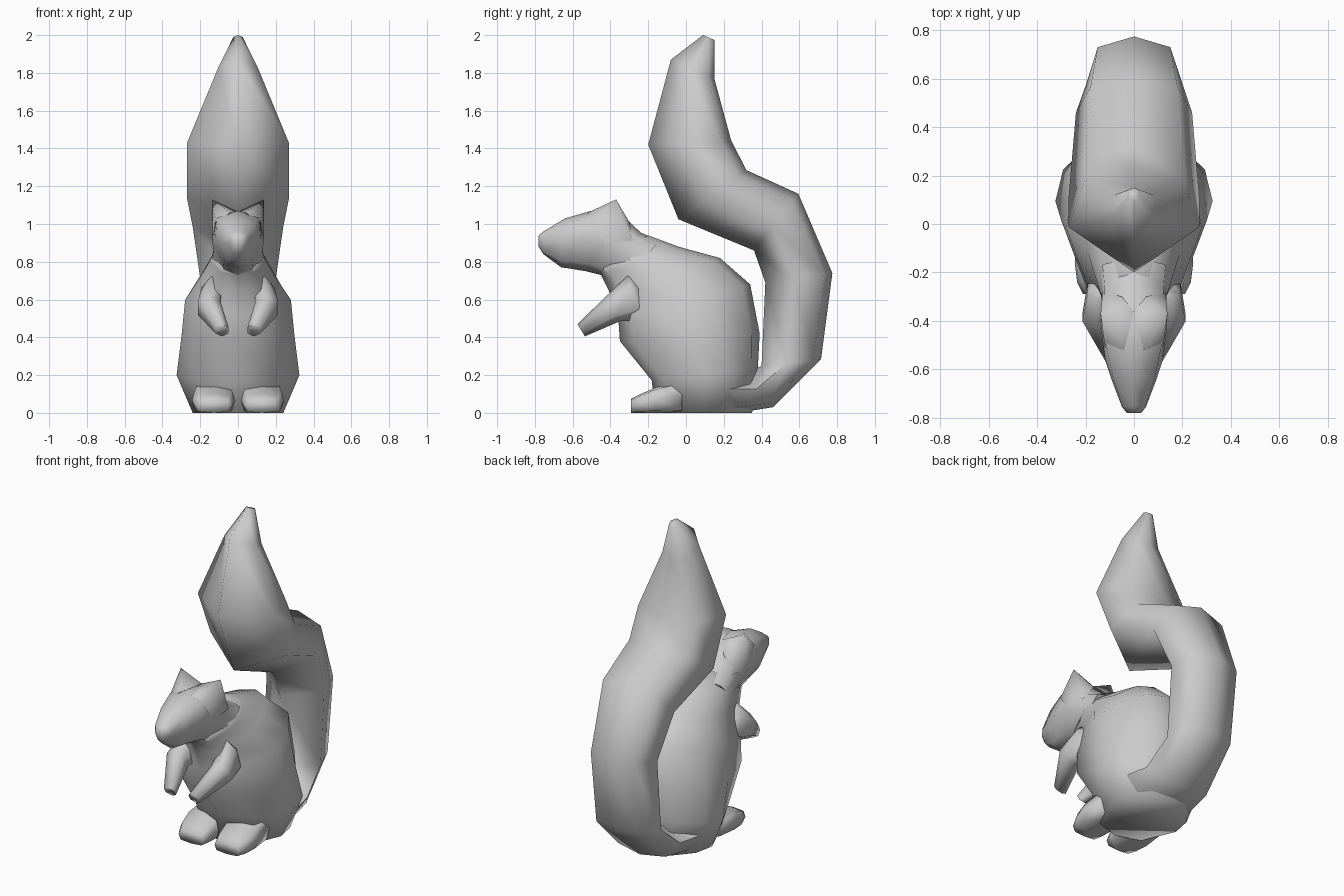
import bpy, bmesh
from math import sin, cos, pi, radians


def spow(v, p):
    return abs(v) ** p * (1 if v >= 0 else -1)


def superellipse(n, p=1.0, skew=0.0):
    pts = []
    for i in range(n):
        t = 2 * pi * i / n
        c, s = spow(cos(t), p), spow(sin(t), p)
        pts.append((c, s * (1 + skew * c)))
    return pts


def symmetric(half):
    """Close a half section that starts and ends on the centre line."""
    return half + [(c, -s) for c, s in half[-2:0:-1]]


def finish(name, bm, mirror):
    bmesh.ops.recalc_face_normals(bm, faces=bm.faces)
    me = bpy.data.meshes.new(name)
    bm.to_mesh(me)
    bm.free()
    ob = bpy.data.objects.new(name, me)
    bpy.context.collection.objects.link(ob)
    if mirror:
        ob.modifiers.new("mirror", 'MIRROR')
    bpy.ops.object.select_all(action='DESELECT')
    ob.select_set(True)
    bpy.context.view_layer.objects.active = ob
    bpy.ops.object.shade_smooth_by_angle(angle=radians(85))
    return ob


def loft(name, stations, section, mirror=False):
    """Skin rings given as (y, z of one edge, y, z of opposite edge, half width, x centre)."""
    bm = bmesh.new()
    rings = [[bm.verts.new((x + w * s,
                            (y1 + y2) / 2 + (y1 - y2) / 2 * c,
                            (z1 + z2) / 2 + (z1 - z2) / 2 * c)) for c, s in section]
             for y1, z1, y2, z2, w, x in stations]
    n = len(section)
    for a, b in zip(rings, rings[1:]):
        for i in range(n):
            j = (i + 1) % n
            bm.faces.new((a[i], a[j], b[j], b[i]))
    bm.faces.new(rings[0])
    bm.faces.new(rings[-1])
    return finish(name, bm, mirror)


# Body: back edge and belly edge, from the ground to the shoulders
loft("body", [
    (0.35, 0.00, -0.17, 0.00, 0.24, 0),
    (0.38, 0.23, -0.18, 0.17, 0.325, 0),
    (0.39, 0.42, -0.35, 0.38, 0.30, 0),
    (0.34, 0.68, -0.36, 0.52, 0.28, 0),
    (0.18, 0.82, -0.41, 0.65, 0.19, 0),
    (-0.04, 0.88, -0.45, 0.73, 0.15, 0),
    (-0.20, 0.94, -0.47, 0.75, 0.12, 0),
], symmetric([(1, 0), (0.88, 0.5), (0.45, 0.9), (-0.02, 1), (-0.8, 0.64), (-1, 0)]))

# Head: crown edge and jaw edge, from the neck to the nose
loft("head", [
    (-0.14, 0.91, -0.36, 0.66, 0.14, 0),
    (-0.24, 0.955, -0.45, 0.73, 0.13, 0),
    (-0.35, 1.06, -0.53, 0.75, 0.135, 0),
    (-0.50, 1.07, -0.62, 0.765, 0.12, 0),
    (-0.64, 1.03, -0.66, 0.77, 0.09, 0),
    (-0.755, 0.96, -0.755, 0.84, 0.05, 0),
    (-0.78, 0.94, -0.78, 0.88, 0.03, 0),
], superellipse(8, 0.8, 0.3))

# Ears: crown corners drawn up to a point
bm = bmesh.new()
tip = bm.verts.new((0.138, -0.37, 1.13))
base = [bm.verts.new(c) for c in ((0.0, -0.36, 1.065), (0.04, -0.52, 1.06),
                                  (0.12, -0.51, 1.01), (0.135, -0.43, 0.90),
                                  (0.13, -0.28, 0.91), (0.05, -0.30, 1.01))]
for i in range(6):
    bm.faces.new((tip, base[i], base[(i + 1) % 6]))
bm.faces.new(base)
finish("ears", bm, True)

# Arms: bent forward and inward to the paws
loft("arms", [
    (-0.27, 0.71, -0.18, 0.50, 0.06, 0.11),
    (-0.31, 0.725, -0.22, 0.49, 0.06, 0.14),
    (-0.42, 0.62, -0.35, 0.485, 0.07, 0.152),
    (-0.575, 0.47, -0.535, 0.405, 0.04, 0.085),
], superellipse(6), mirror=True)

# Feet: flat on the ground, running back under the haunches
loft("feet", [
    (-0.29, 0.075, -0.29, 0.0, 0.085, 0.125),
    (-0.24, 0.10, -0.24, 0.0, 0.105, 0.13),
    (-0.16, 0.135, -0.16, 0.0, 0.115, 0.13),
    (-0.02, 0.17, -0.02, 0.0, 0.11, 0.12),
], superellipse(8, 0.5), mirror=True)

# Tail: outer edge and inner edge, from the rump up to the tip
loft("tail", [
    (0.12, 0.00, 0.10, 0.24, 0.25, 0),
    (0.27, 0.00, 0.22, 0.22, 0.25, 0),
    (0.46, 0.03, 0.31, 0.20, 0.22, 0),
    (0.715, 0.285, 0.40, 0.25, 0.20, 0),
    (0.775, 0.74, 0.42, 0.69, 0.20, 0),
    (0.595, 1.16, 0.36, 0.86, 0.24, 0),
    (0.32, 1.285, -0.04, 1.025, 0.27, 0),
    (0.24, 1.44, -0.20, 1.42, 0.27, 0),
    (0.15, 1.77, -0.08, 1.87, 0.105, 0),
    (0.15, 1.975, 0.09, 2.00, 0.025, 0),
], symmetric([(1, 0), (0.75, 0.75), (-0.15, 1), (-1, 0)]))
